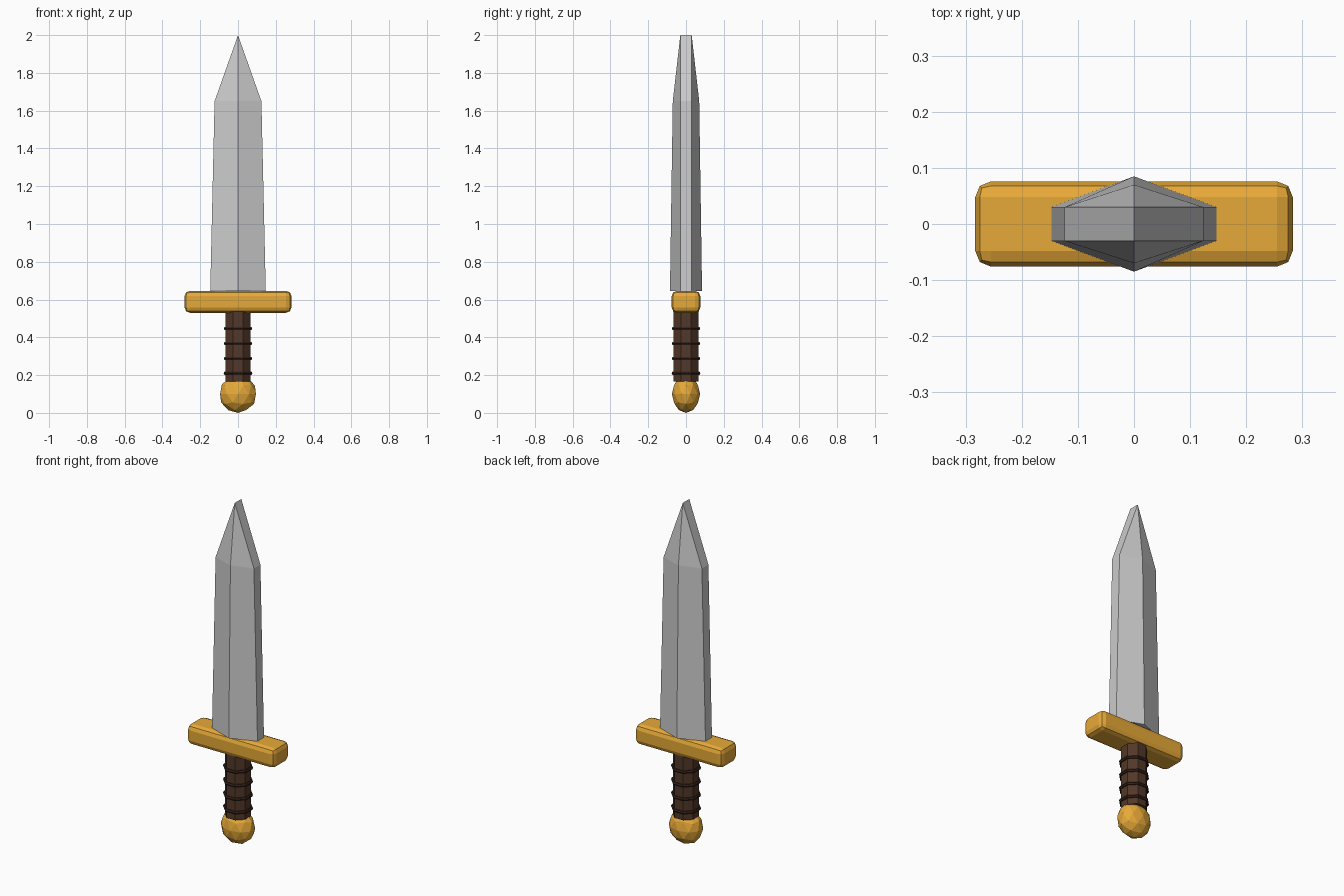
import bpy, bmesh, math
from mathutils import Matrix

if "Cube" in bpy.data.objects:
    bpy.data.objects.remove(bpy.data.objects["Cube"])


def material(name, color):
    m = bpy.data.materials.new(name)
    m.diffuse_color = (*color, 1)
    m.use_nodes = True
    m.node_tree.nodes["Principled BSDF"].inputs["Base Color"].default_value = m.diffuse_color
    return m


gold = material("gold", (0.80, 0.40, 0.04))
leather = material("leather", (0.085, 0.04, 0.022))
dark = material("dark_leather", (0.035, 0.016, 0.01))
steel = material("steel", (0.58, 0.59, 0.56))


def finish(ob, name, mat):
    ob.name = ob.data.name = name
    ob.data.materials.append(mat)
    return ob


# Blade: hexagonal section lofted to a short edge at the tip
bm = bmesh.new()


def section(half_width, ridge, z, edge=0.03):
    pts = [(half_width, -edge), (half_width, edge), (0, ridge),
           (-half_width, edge), (-half_width, -edge), (0, -ridge)]
    return [bm.verts.new((x, y, z)) for x, y in pts]


rings = [section(0.147, 0.085, 0.645), section(0.124, 0.07, 1.65), section(0, 0.03, 2.0)]
for low, high in zip(rings, rings[1:]):
    for i in range(6):
        j = (i + 1) % 6
        bm.faces.new((low[i], low[j], high[j], high[i]))
bm.faces.new(rings[0][::-1])
bmesh.ops.remove_doubles(bm, verts=bm.verts, dist=0.0001)
bmesh.ops.recalc_face_normals(bm, faces=bm.faces)
mesh = bpy.data.meshes.new("blade")
bm.to_mesh(mesh)
bm.free()
blade = bpy.data.objects.new("blade", mesh)
bpy.context.collection.objects.link(blade)
finish(blade, "blade", steel)

# Crossguard: rounded bar
bpy.ops.mesh.primitive_cube_add(size=1, location=(0, 0, 0.588))
guard = finish(bpy.context.object, "crossguard", gold)
guard.data.transform(Matrix.Diagonal((0.566, 0.152, 0.116, 1)))
bevel = guard.modifiers.new("rounding", 'BEVEL')
bevel.width = 0.028
bevel.segments = 2

# Grip: octagonal, flats facing front and sides
turn = math.pi / 8
bpy.ops.mesh.primitive_cylinder_add(vertices=8, radius=0.071, depth=0.38,
                                    location=(0, 0, 0.355), rotation=(0, 0, turn))
finish(bpy.context.object, "grip", leather)

# Grip wraps
for i, z in enumerate((0.21, 0.288, 0.367, 0.447)):
    bpy.ops.mesh.primitive_torus_add(major_segments=8, minor_segments=6, major_radius=0.072,
                                     minor_radius=0.01, location=(0, 0, z), rotation=(0, 0, turn))
    finish(bpy.context.object, f"grip_wrap_{i + 1}", dark)

# Pommel: faceted, flattened front to back
bpy.ops.mesh.primitive_ico_sphere_add(subdivisions=2, radius=0.1, location=(0, 0, 0.1))
pommel = finish(bpy.context.object, "pommel", gold)
pommel.scale.y = 0.75
